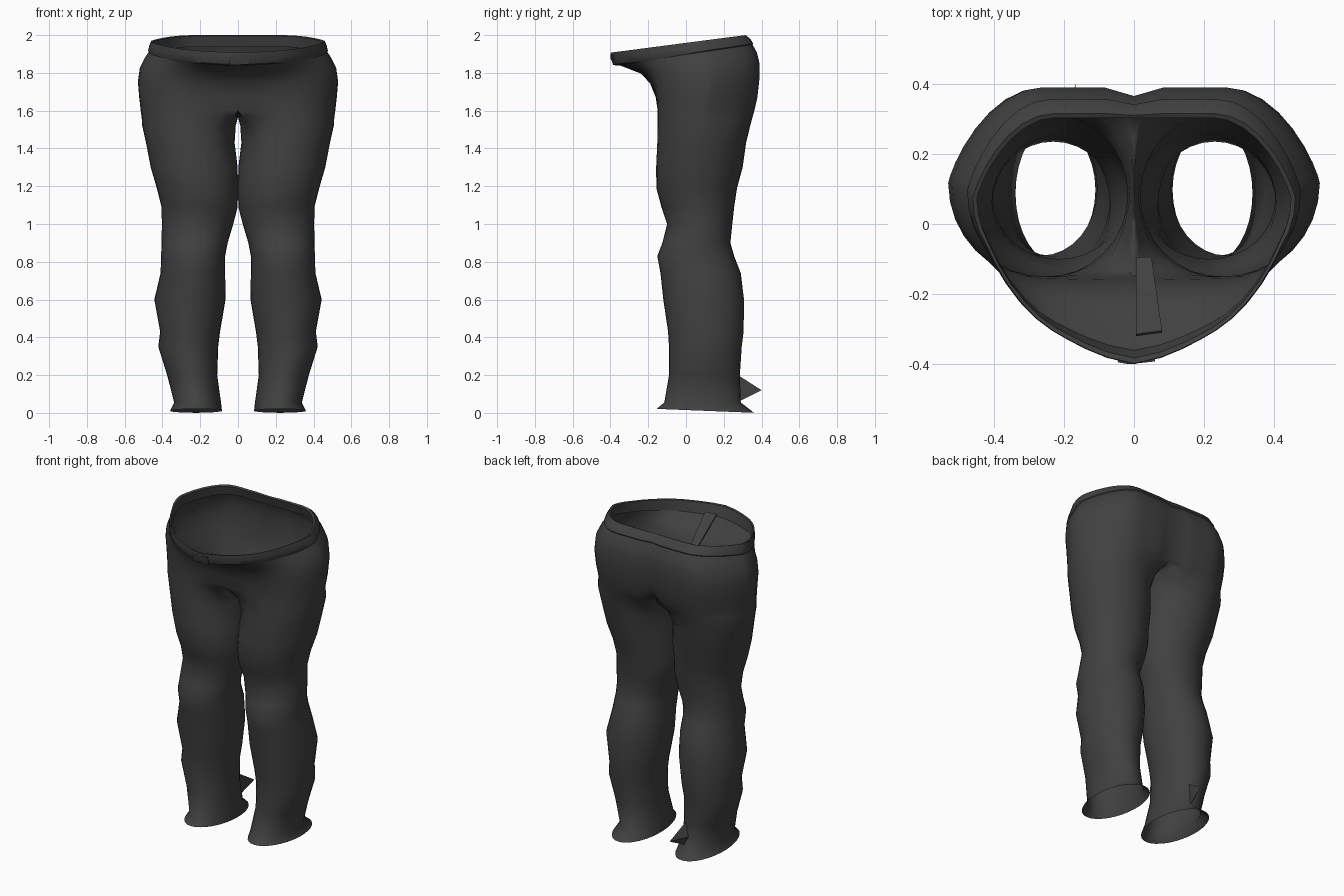
import bpy, bmesh, math

cube = bpy.data.objects.get("Cube")
if cube:
    bpy.data.objects.remove(cube, do_unlink=True)

SEGMENTS = 32

cloth = bpy.data.materials.new("charcoal_cloth")
cloth.use_nodes = True
COLOUR = (0.052, 0.052, 0.052, 1)
cloth.diffuse_color = COLOUR
bsdf = cloth.node_tree.nodes["Principled BSDF"]
bsdf.inputs["Base Color"].default_value = COLOUR
bsdf.inputs["Roughness"].default_value = 0.9


def finish(name, bm, mirrored=False, angle=60):
    mesh = bpy.data.meshes.new(name)
    bm.to_mesh(mesh)
    bm.free()
    mesh.materials.append(cloth)
    ob = bpy.data.objects.new(name, mesh)
    bpy.context.collection.objects.link(ob)
    bpy.ops.object.select_all(action='DESELECT')
    ob.select_set(True)
    bpy.context.view_layer.objects.active = ob
    bpy.ops.object.shade_smooth_by_angle(angle=math.radians(angle))
    if mirrored:
        mod = ob.modifiers.new("mirror", 'MIRROR')
        mod.use_clip = True
        mod.merge_threshold = 0.002
    return ob


def ring_points(z, xi, xo, yf, yb, joined=0, bulge=0, tilt=0, dent=0):
    """Left-side ring; 'joined' squares its inner half against the centre plane."""
    cx, cy = (xi + xo) / 2, (yf + yb) / 2
    rx, ry = (xo - xi) / 2, (yb - yf) / 2
    points = []
    for i in range(SEGMENTS):
        t = 2 * math.pi * i / SEGMENTS
        c, s = math.cos(t), math.sin(t)
        if c < 0:
            k = 1 + joined * (1 / max(abs(c), abs(s)) - 1)
            c, s = c * k, s * k
        elif s > 0:
            # taper the hips towards the back
            s = s ** (1 + 0.6 * joined)
        x, y = max(cx + rx * c, 0), cy + ry * s
        if s < 0:
            y -= bulge * min(1, -1.4 * s) * max(0, 1 - (x / 0.42) ** 1.5)
        else:
            y -= dent * s * max(0, 1 - x / 0.08)
        points.append((x, y, z + tilt * (y - 0.3)))
    return points


def loft_half(name, rings, angle=60):
    bm = bmesh.new()
    loops = [[bm.verts.new(p) for p in ring_points(*r)] for r in rings]
    for a, b in zip(loops, loops[1:]):
        for i in range(SEGMENTS):
            j = (i + 1) % SEGMENTS
            quad = (a[i], a[j], b[j], b[i])
            # leave the pelvis open across the centre plane
            if any(v.co.x > 1e-4 for v in quad):
                bm.faces.new(quad)
    loose = [v for v in bm.verts if not v.link_faces]
    bmesh.ops.delete(bm, geom=loose, context='VERTS')
    return finish(name, bm, True, angle)


# Legs and seat: height, inner x, outer x, front y, back y, joined, bulge, tilt, dent
loft_half("trousers", [
    (0.003, 0.085, 0.36, -0.155, 0.36, 0, 0, -0.04),
    (0.055, 0.09, 0.338, -0.115, 0.29),
    (0.20, 0.11, 0.375, -0.09, 0.285),
    (0.35, 0.105, 0.422, -0.09, 0.295),
    (0.43, 0.095, 0.412, -0.095, 0.305),
    (0.60, 0.066, 0.443, -0.12, 0.307),
    (0.74, 0.068, 0.41, -0.135, 0.29),
    (0.83, 0.068, 0.407, -0.152, 0.255),
    (0.90, 0.055, 0.405, -0.125, 0.235),
    (1.00, 0.025, 0.403, -0.10, 0.245),
    (1.09, 0.002, 0.405, -0.13, 0.255),
    (1.19, 0.0, 0.43, -0.157, 0.27),
    (1.30, 0.002, 0.462, -0.158, 0.30),
    (1.43, 0.018, 0.487, -0.152, 0.318),
    (1.52, 0.012, 0.507, -0.15, 0.34, 0.25),
    (1.565, 0.0, 0.51, -0.15, 0.352, 0.65),
    (1.60, 0.0, 0.515, -0.15, 0.362, 1, 0, 0, 0.05),
    (1.67, 0.0, 0.523, -0.15, 0.378, 1, 0.01, 0, 0.03),
    (1.76, 0.0, 0.53, -0.155, 0.388, 1, 0.035, 0.03, 0.025),
    (1.84, 0.0, 0.52, -0.16, 0.39, 1, 0.08, 0.08, 0.025),
    (1.90, 0.0, 0.495, -0.165, 0.375, 1, 0.15, 0.12, 0.02),
    (1.95, 0.0, 0.468, -0.165, 0.348, 1, 0.21, 0.15, 0.015),
])

# Flat folded waistband with an inner lip
loft_half("waistband", [
    (1.938, 0.0, 0.470, -0.163, 0.350, 1, 0.205, 0.15, 0.015),
    (1.947, 0.0, 0.476, -0.168, 0.356, 1, 0.217, 0.15, 0.015),
    (1.975, 0.0, 0.470, -0.17, 0.340, 1, 0.23, 0.14, 0.01),
    (1.998, 0.0, 0.460, -0.168, 0.315, 1, 0.23, 0.13, 0.005),
    (1.994, 0.0, 0.448, -0.16, 0.303, 1, 0.222, 0.13),
    (1.935, 0.0, 0.450, -0.155, 0.318, 1, 0.205, 0.14),
], 40)


def plate(name, corners, offset):
    bm = bmesh.new()
    front = [bm.verts.new(c) for c in corners]
    back = [bm.verts.new([p + d for p, d in zip(c, offset)]) for c in corners]
    bm.faces.new(front)
    bm.faces.new(back[::-1])
    for i in range(len(front)):
        j = (i + 1) % len(front)
        bm.faces.new((front[j], front[i], back[i], back[j]))
    bmesh.ops.recalc_face_normals(bm, faces=bm.faces)
    return finish(name, bm, angle=30)


# Overlapping band end at the front closure
plate("closure_overlap", [(-0.045, -0.385, 1.842), (0.06, -0.382, 1.844),
                          (0.06, -0.392, 1.895), (-0.015, -0.40, 1.895),
                          (-0.045, -0.395, 1.878)], (0, 0.008, 0))

# Loose flap behind the closure
plate("inner_fly_flap", [(0.005, -0.10, 1.72), (0.05, -0.10, 1.72),
                         (0.08, -0.31, 1.875), (0.005, -0.32, 1.875)], (0, 0.006, 0.006))

# Pointed cloth snag at the back of the right hem
bm = bmesh.new()
tip, top, low, side = [bm.verts.new(p) for p in (
    (-0.165, 0.40, 0.12), (-0.19, 0.26, 0.21), (-0.19, 0.26, 0.05), (-0.23, 0.26, 0.12))]
for tri in ((tip, top, low), (tip, side, top), (tip, low, side)):
    bm.faces.new(tri)
bmesh.ops.recalc_face_normals(bm, faces=bm.faces)
finish("right_hem_snag", bm, angle=30)
